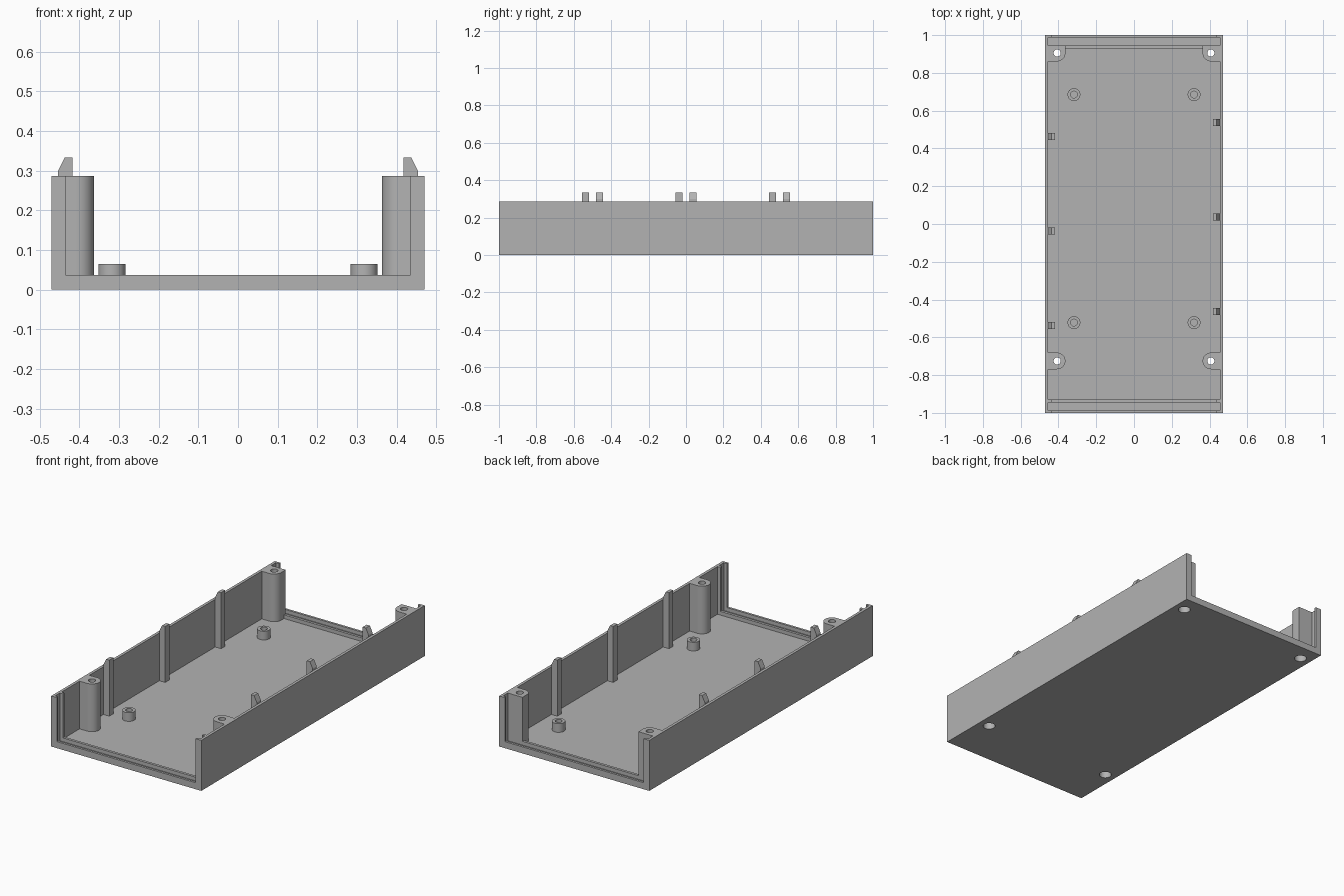
import bpy, bmesh
from math import sin, cos, pi, radians
from mathutils import Vector

if "Cube" in bpy.data.objects:
    bpy.data.objects.remove(bpy.data.objects["Cube"])

grey = bpy.data.materials.new("plain grey plastic")
grey.use_nodes = True
grey.diffuse_color = (0.45, 0.45, 0.45, 1)
grey.node_tree.nodes["Principled BSDF"].inputs["Base Color"].default_value = grey.diffuse_color

# Main sizes
HALF_W, HALF_L, HEIGHT = 0.47, 1.0, 0.286
WALL, LIP_X, LIP_Z = 0.016, 0.435, 0.037
INNER = HALF_W - WALL


def prism(name, pts, lo, hi, axis="z"):
    """Extrude a closed outline along z (xy outline) or y (xz outline)."""
    bm = bmesh.new()
    place = (lambda a, b: (a, b, lo)) if axis == "z" else (lambda a, b: (a, lo, b))
    face = bm.faces.new([bm.verts.new(place(a, b)) for a, b in pts])
    new = bmesh.ops.extrude_face_region(bm, geom=[face])["geom"]
    step = Vector((0, 0, hi - lo)) if axis == "z" else Vector((0, hi - lo, 0))
    bmesh.ops.translate(bm, vec=step, verts=[g for g in new if isinstance(g, bmesh.types.BMVert)])
    bmesh.ops.recalc_face_normals(bm, faces=bm.faces)
    mesh = bpy.data.meshes.new(name)
    bm.to_mesh(mesh)
    bm.free()
    mesh.materials.append(grey)
    obj = bpy.data.objects.new(name, mesh)
    bpy.context.collection.objects.link(obj)
    return obj


def box(name, half_x, y0, y1, z0, z1):
    return prism(name, [(-half_x, y0), (half_x, y0), (half_x, y1), (-half_x, y1)], z0, z1)


def arc(x, y, r, a0, a1, n):
    return [(x + r * cos(a0 + (a1 - a0) * i / n), y + r * sin(a0 + (a1 - a0) * i / n))
            for i in range(n + 1)]


def rod(name, x, y, r, z0, z1):
    return prism(name, arc(x, y, r, 0, 2 * pi, 32)[:-1], z0, z1)


def activate(obj):
    bpy.ops.object.select_all(action="DESELECT")
    obj.select_set(True)
    bpy.context.view_layer.objects.active = obj


def cut(cutter, *targets):
    """Subtract the cutter from every target, then discard it."""
    cutter.hide_render = True
    for target in targets:
        activate(target)
        mod = target.modifiers.new("cut", "BOOLEAN")
        mod.operation, mod.solver, mod.object = "DIFFERENCE", "EXACT", cutter
        bpy.ops.object.modifier_apply(modifier=mod.name)
    bpy.data.objects.remove(cutter)


def smooth(obj):
    activate(obj)
    bpy.ops.object.shade_smooth_by_angle(angle=radians(30))


# Tray: open ends, hollow middle and a panel slot at each end
tray = box("tray", HALF_W, -HALF_L, HALF_L, 0, HEIGHT)
cut(box("opening", LIP_X, -1.2, 1.2, LIP_Z, 0.5), tray)
cut(box("cavity", INNER, -0.93, 0.93, WALL, 0.5), tray)
for end in (-1, 1):
    cut(box("panel_slot", INNER, min(end * 0.945, end * 0.987),
            max(end * 0.945, end * 0.987), WALL, 0.5), tray)

for side, label in ((-1, "right"), (1, "left")):
    # Screw bosses: half round towards the middle, joined to the wall
    bx, r = 0.407, 0.044
    for end, by in (("front", -0.725), ("back", 0.905)):
        if end == "front":
            outline = ([(INNER, by + r)] + arc(bx, by, r, pi / 2, 1.5 * pi, 20)
                       + [(INNER, by - r)])
        else:
            outline = ([(INNER, 0.93), (LIP_X, 0.93), (LIP_X, 0.945), (bx - r, 0.945)]
                       + arc(bx, by, r, pi, 1.5 * pi, 10) + [(INNER, by - r)])
        boss = prism(f"{end}_{label}_screw_boss", [(side * x, y) for x, y in outline],
                     WALL, HEIGHT)
        cut(rod("screw_hole", side * bx, by, 0.019, -0.1, 0.5), tray, boss)
        cut(rod("screw_head_hole", side * bx, by, 0.032, -0.1, 0.22), tray, boss)
        smooth(boss)

    # Board standoffs with a blind hole
    for end, sy in (("front", -0.522), ("back", 0.685)):
        post = rod(f"{end}_{label}_standoff", side * 0.318, sy, 0.034, WALL, 0.065)
        cut(rod("post_hole", side * 0.318, sy, 0.018, WALL + 0.002, 0.2), post)
        smooth(post)

    # Wall ribs ending in tapered snap tabs
    tab = [(INNER, WALL), (INNER, 0.298), (0.437, 0.333), (0.417, 0.333), (0.417, WALL)]
    for i in (-1, 0, 1):
        y = i * 0.5 + side * 0.0375
        prism(f"{label}_snap_rib_{i + 2}", [(side * x, z) for x, z in tab],
              y - 0.018, y + 0.018, "y")

smooth(tray)
